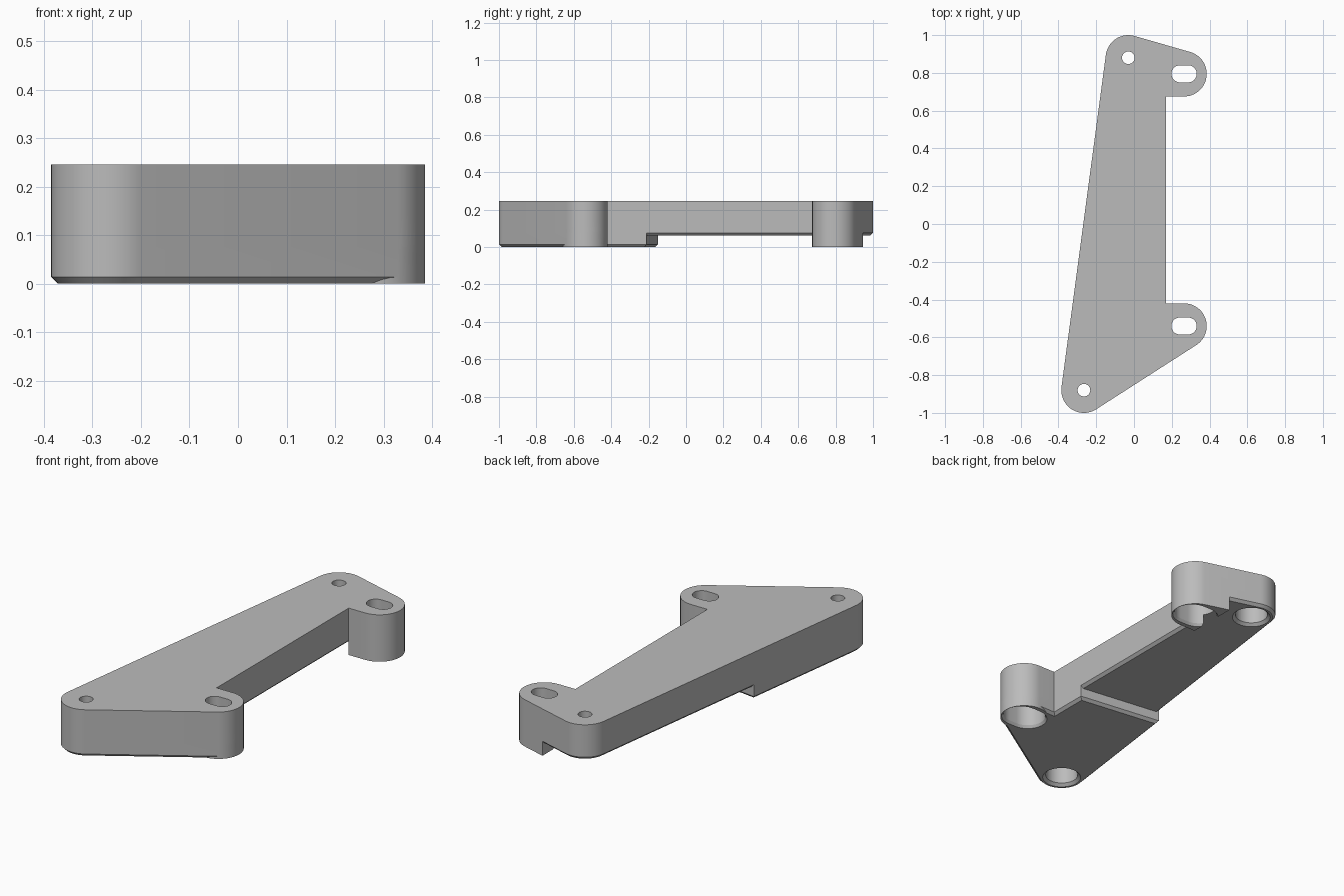
import bpy
import bmesh
from math import atan2, cos, sin, pi
from mathutils import Vector

cube = bpy.data.objects.get("Cube")
if cube:
    bpy.data.objects.remove(cube, do_unlink=True)

gray = bpy.data.materials.new("light gray")
gray.use_nodes = True
gray.diffuse_color = (0.5, 0.5, 0.5, 1)
gray.node_tree.nodes["Principled BSDF"].inputs["Base Color"].default_value = (0.5, 0.5, 0.5, 1)

R, TOP, UNDER, CHAMFER = 0.12, 0.246, 0.062, 0.014
FRONT_HOLE, REAR_HOLE = Vector((-0.265, -0.88)), Vector((-0.03, 0.88))
FRONT_EAR, REAR_EAR = Vector((0.265, -0.54)), Vector((0.265, 0.795))
EDGE_X = 0.17


def arc(c, a, b, r=R, n=24):
    while b <= a:
        b += 2 * pi
    return [c + r * Vector((cos(a + (b - a) * i / n), sin(a + (b - a) * i / n))) for i in range(n + 1)]


def normal_angle(p, q):
    d = q - p
    return atan2(-d.x, d.y)


def inset(pts, d):
    """Move every side of a counter-clockwise outline inwards by d."""
    out = []
    for i, p in enumerate(pts):
        e1 = (p - pts[i - 1]).normalized()
        e2 = (pts[(i + 1) % len(pts)] - p).normalized()
        n1, n2 = Vector((-e1.y, e1.x)), Vector((-e2.y, e2.x))
        out.append(p + (n1 + n2) * d / (1 + n1.dot(n2)))
    return out


def loft(name, sections):
    """Closed solid through matching outlines given as (z, points)."""
    bm = bmesh.new()
    rings = [[bm.verts.new((p.x, p.y, z)) for p in pts] for z, pts in sections]
    n = len(rings[0])
    for lo, hi in zip(rings, rings[1:]):
        for i in range(n):
            j = (i + 1) % n
            bm.faces.new((lo[i], lo[j], hi[j], hi[i]))
    bm.faces.new(rings[0][::-1])
    bm.faces.new(rings[-1])
    mesh = bpy.data.meshes.new(name)
    bm.to_mesh(mesh)
    bm.free()
    mesh.materials.append(gray)
    obj = bpy.data.objects.new(name, mesh)
    bpy.context.collection.objects.link(obj)
    return obj


def chamfered(name, pts, z, top):
    return loft(name, [(z, inset(pts, CHAMFER)), (z + CHAMFER, pts), (top, pts)])


def stadium(c, half, r):
    off = Vector((half, 0))
    return arc(c + off, -pi / 2, pi / 2, r) + arc(c - off, pi / 2, 3 * pi / 2, r)


# Outline: rounded corners joined by tangent lines
left_a = normal_angle(REAR_HOLE, FRONT_HOLE)
front_a = normal_angle(FRONT_HOLE, FRONT_EAR)
back_a = normal_angle(REAR_EAR, REAR_HOLE)
front_arc = arc(FRONT_HOLE, left_a, front_a)
front_ear_arc = arc(FRONT_EAR, front_a, pi / 2)
rear_ear_arc = arc(REAR_EAR, -pi / 2, back_a)
rear_arc = arc(REAR_HOLE, back_a, left_a)
front_corner = Vector((EDGE_X, FRONT_EAR.y + R))
rear_corner = Vector((EDGE_X, REAR_EAR.y - R))
outline = front_arc + front_ear_arc + [front_corner, rear_corner] + rear_ear_arc + rear_arc

body = chamfered("bracket_body", outline, UNDER, TOP)

# Front foot pad ends square to the slanted side
start, end = front_arc[0], rear_arc[-1]
step = start.lerp(end, (-0.15 - start.y) / (end.y - start.y))
side = (end - start).normalized()
inner = Vector((EDGE_X, step.y - (EDGE_X - step.x) * side.x / side.y))
front_pad = chamfered("front_pad", front_arc + front_ear_arc + [front_corner, inner, step], 0, 0.15)

# Sharp-edged bosses under the two slots
ear_circle = front_ear_arc + arc(FRONT_EAR, pi / 2, front_a + 2 * pi)[1:-1]
front_boss = loft("front_boss", [(0, ear_circle), (0.15, ear_circle)])
p, q = rear_ear_arc[-1], rear_arc[0]
edge_point = p.lerp(q, (EDGE_X - p.x) / (q.x - p.x))
rear_outline = [rear_corner] + rear_ear_arc + [edge_point]
rear_boss = loft("rear_boss", [(0, rear_outline), (0.15, rear_outline)])

# Stepped cutters: chamfered counterbore below, small opening on top
cutters = []
for name, c, z, half, hole, bore, rim in (
        ("front_hole", FRONT_HOLE, 0, 0, 0.033, 0.08, 0.095),
        ("rear_hole", REAR_HOLE, UNDER, 0, 0.033, 0.08, 0.095),
        ("front_slot", FRONT_EAR, 0, 0.022, 0.045, 0.088, 0.097),
        ("rear_slot", REAR_EAR, 0, 0.022, 0.045, 0.088, 0.097)):
    steps = ((z - 0.03, rim), (z, rim), (z + CHAMFER, bore), (0.17, bore), (0.17, hole), (0.3, hole))
    # Round holes use a tiny straight so both kinds share one outline
    cutters.append(loft(name + "_cutter", [(h, stadium(c, max(half, 0.0005), r)) for h, r in steps]))

for tool, op in [(t, "UNION") for t in (front_pad, front_boss, rear_boss)] + [(t, "DIFFERENCE") for t in cutters]:
    mod = body.modifiers.new(tool.name, "BOOLEAN")
    mod.operation, mod.solver, mod.object = op, "EXACT", tool

# Apply the booleans, then remove the helpers
bpy.context.view_layer.update()
result = bpy.data.meshes.new_from_object(body.evaluated_get(bpy.context.evaluated_depsgraph_get()))
body.modifiers.clear()
body.data = result
for tool in [front_pad, front_boss, rear_boss] + cutters:
    bpy.data.objects.remove(tool, do_unlink=True)

bpy.ops.object.select_all(action="DESELECT")
body.select_set(True)
bpy.context.view_layer.objects.active = body
bpy.ops.object.shade_smooth_by_angle(angle=0.5)
